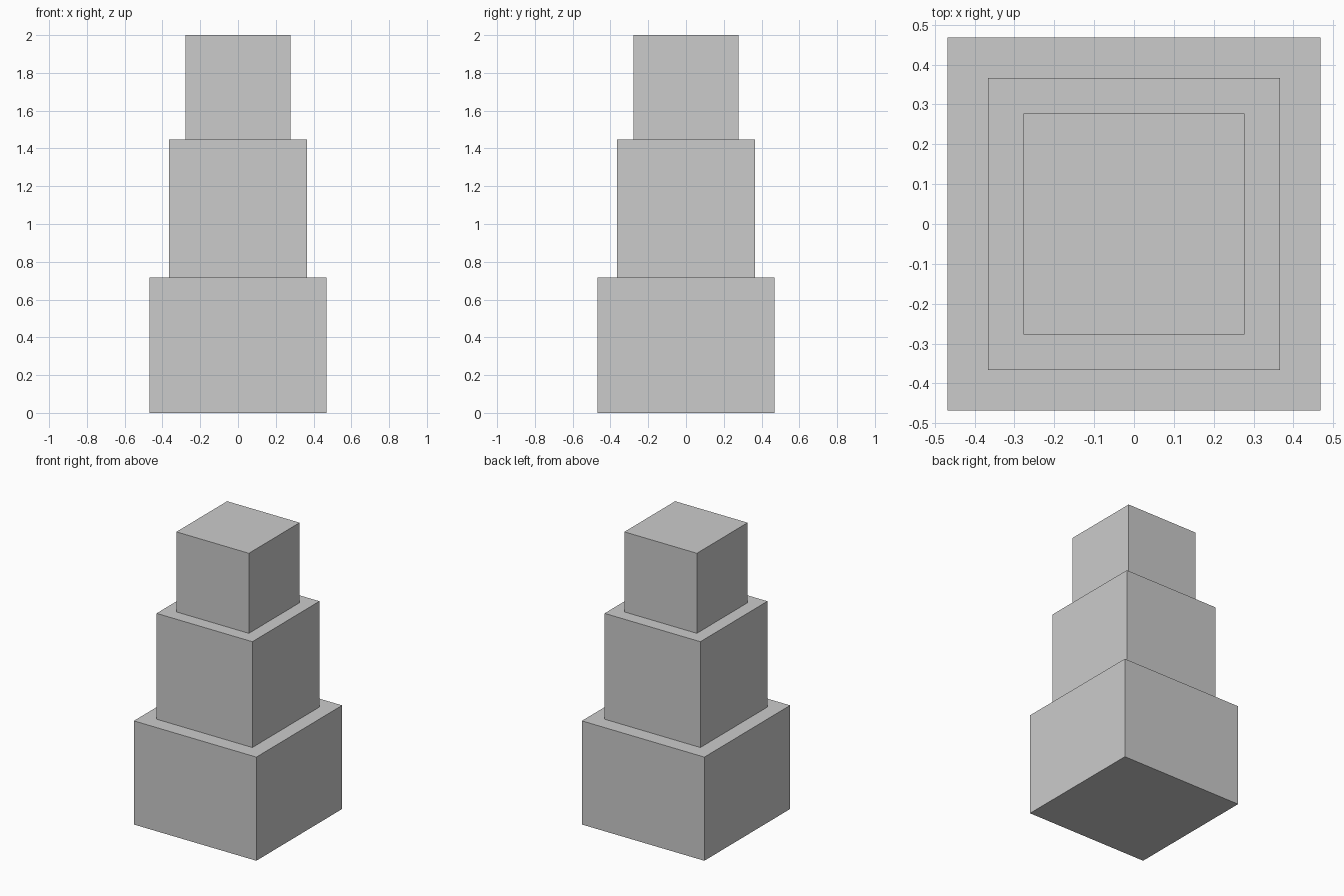
import bpy

if "Cube" in bpy.data.objects:
    bpy.data.objects.remove(bpy.data.objects["Cube"])


def block(name, width, z0, z1):
    """Square block centred on the z axis, from z0 up to z1."""
    bpy.ops.mesh.primitive_cube_add(size=1, location=(0, 0, (z0 + z1) / 2))
    obj = bpy.context.object
    obj.name = name
    obj.scale = (width, width, z1 - z0)
    bpy.ops.object.transform_apply(location=False, rotation=False, scale=True)
    return obj


# Three stacked blocks, shrinking upwards
block("lower_block", 0.936, 0.0, 0.716)
block("middle_block", 0.732, 0.716, 1.447)
block("upper_block", 0.554, 1.447, 2.0)
